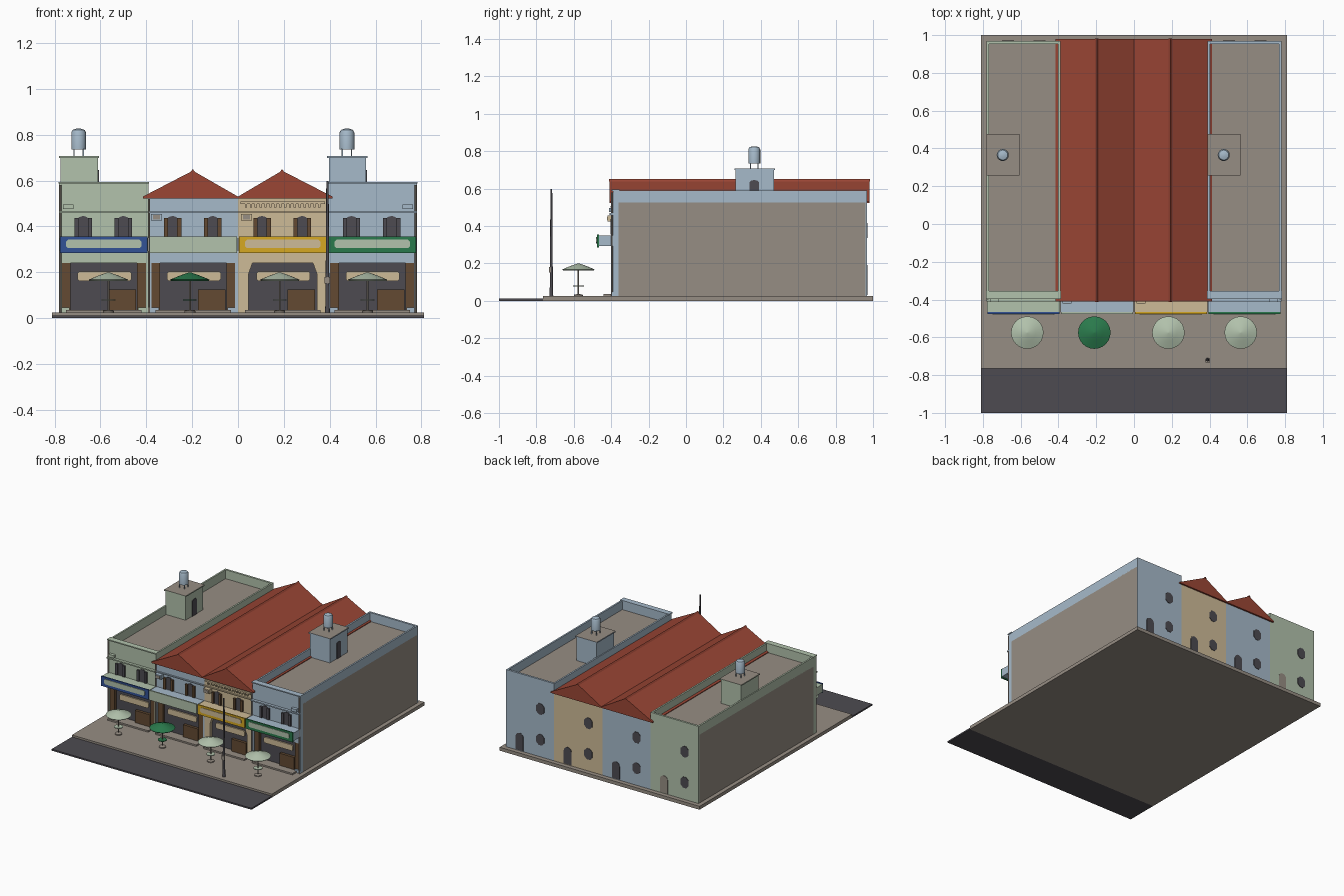
import bpy, bmesh, math

if "Cube" in bpy.data.objects:
    bpy.data.objects.remove(bpy.data.objects["Cube"])


def material(name, r, g, b):
    m = bpy.data.materials.new(name)
    m.diffuse_color = [(c / 255 / 12.92 if c < 11 else ((c / 255 + 0.055) / 1.055) ** 2.4)
                       for c in (r, g, b)] + [1]
    m.use_nodes = True
    m.node_tree.nodes["Principled BSDF"].inputs["Base Color"].default_value = m.diffuse_color
    return m


TAUPE = material("taupe stone", 150, 141, 131)
DARK = material("dark asphalt", 77, 75, 81)
RED = material("red tile", 155, 70, 53)
SAGE = material("pale sage", 178, 194, 172)
SKY = material("pale blue", 166, 186, 202)
TAN = material("warm tan", 206, 187, 151)
BROWN = material("brown wood", 99, 74, 50)
BLUE = material("sign blue", 50, 82, 150)
YELLOW = material("sign yellow", 214, 168, 34)
GREEN = material("deep green", 42, 122, 76)


def finish(name, bm, mats):
    bmesh.ops.recalc_face_normals(bm, faces=bm.faces)
    me = bpy.data.meshes.new(name)
    bm.to_mesh(me)
    bm.free()
    for m in mats:
        me.materials.append(m)
    ob = bpy.data.objects.new(name, me)
    bpy.context.collection.objects.link(ob)
    return ob


def box(name, x0, x1, y0, y1, z0, z1, mat, top=None):
    bm = bmesh.new()
    bmesh.ops.create_cube(bm, size=1)
    for v in bm.verts:
        v.co = (x1 if v.co.x > 0 else x0, y1 if v.co.y > 0 else y0, z1 if v.co.z > 0 else z0)
    bm.normal_update()
    if top:
        for f in bm.faces:
            f.material_index = int(f.normal.z > 0.5)
    return finish(name, bm, [mat] + ([top] if top else []))


def prism(name, pts, y0, y1, mat):
    """Extrude an x-z profile along y."""
    bm = bmesh.new()
    face = bm.faces.new([bm.verts.new((x, y0, z)) for x, z in pts])
    ext = bmesh.ops.extrude_face_region(bm, geom=[face])
    for v in ext["geom"]:
        if isinstance(v, bmesh.types.BMVert):
            v.co.y = y1
    return finish(name, bm, [mat])


def arch(cx, z0, z1, w, rise):
    pts = [(cx - w / 2, z0), (cx + w / 2, z0)]
    return pts + [(cx + w / 2 * math.cos(math.pi * i / 8),
                   z1 - rise + rise * math.sin(math.pi * i / 8)) for i in range(9)]


def plaque(x0, x1, z0, z1, c):
    return [(x0 + c, z0), (x1 - c, z0), (x1, z0 + c), (x1, z1 - c),
            (x1 - c, z1), (x0 + c, z1), (x0, z1 - c), (x0, z0 + c)]


def lathe(name, x, y, profile, mat, n=16):
    """Revolve (radius, z) pairs around a vertical axis."""
    bm = bmesh.new()
    rings = [[bm.verts.new((x + r * math.cos(2 * math.pi * i / n),
                            y + r * math.sin(2 * math.pi * i / n), z)) for i in range(n)]
             for r, z in profile]
    for a, b in zip(rings, rings[1:]):
        for i in range(n):
            bm.faces.new((a[i], a[(i + 1) % n], b[(i + 1) % n], b[i]))
    bm.faces.new(rings[0])
    bm.faces.new(rings[-1])
    ob = finish(name, bm, [mat])
    bpy.context.view_layer.objects.active = ob
    ob.select_set(True)
    bpy.ops.object.shade_smooth_by_angle(angle=math.radians(40))
    ob.select_set(False)
    return ob


# Ground
box("pavement", -0.81, 0.81, -0.765, 1.0, 0, 0.025, TAUPE)
box("road", -0.81, 0.81, -1.0, -0.765, 0, 0.011, DARK)

FRONT, WALL, BACK = -0.39, -0.36, 0.965


def back_wall(x0, wall, door):
    box("back_wall", x0, x0 + 0.39, BACK - 0.008, BACK + 0.003, 0.025, 0.525, wall)
    prism("back_door", arch(x0 + 0.28, 0.03, 0.155, 0.062, 0.03), BACK, BACK + 0.006, door)
    for z in (0.15, 0.375):
        prism("back_window", plaque(x0 + 0.08, x0 + 0.145, z - 0.04, z + 0.04, 0.02),
              BACK, BACK + 0.006, DARK)


def shopfront(x0, wall, tan):
    x1 = x0 + 0.39
    # recessed ground floor between piers
    box("shop_interior", x0 + 0.01, x1 - 0.01, WALL - 0.005, WALL + 0.002, 0.025, 0.245, DARK)
    box("upper_facade", x0, x1, FRONT, WALL, 0.24, 0.525, wall)
    box("shop_step", x0 + 0.03, x1 - 0.03, -0.44, WALL, 0.025, 0.036, TAUPE)
    for s in (0, 1):
        def span(a, b):
            return (x1 - b, x1 - a) if s else (x0 + a, x0 + b)
        if tan:
            a, b = span(0, 0.045)
            inner = [(b, 0.025), (b, 0.2), (b + (-0.02 if s else 0.02), 0.24)]
            outer = a if not s else b
            edge, face = (x1, x1 - 0.045) if s else (x0, x0 + 0.045)
            d = -1 if s else 1
            prism("shop_pier", [(edge, 0.025), (face, 0.025), (face, 0.19),
                                (face + 0.018 * d, 0.24), (edge, 0.24)], FRONT, WALL, wall)
        else:
            box("shop_pier", *span(0, 0.012), FRONT, WALL, 0.025, 0.24, wall)
            box("folded_shutter", *span(0.012, 0.05), FRONT + 0.005, WALL, 0.036, 0.24, BROWN)
            box("pier_base", *span(0, 0.045), FRONT - 0.005, WALL, 0.025, 0.046, wall)
    box("shop_counter", x0 + 0.215, x0 + 0.335, -0.385, WALL, 0.036, 0.125, BROWN)
    prism("shop_board", plaque(x0 + 0.08, x0 + 0.315, 0.162, 0.204, 0.008), -0.374, WALL, TAN)


def sign(x0, wall, frame, inset):
    box("sign_canopy", x0 + 0.002, x0 + 0.388, -0.466, FRONT, 0.292, 0.35, wall)
    box("sign_panel", x0 + 0.004, x0 + 0.386, -0.476, -0.466, 0.284, 0.355, frame)
    if inset:
        prism("sign_inset", plaque(x0 + 0.03, x0 + 0.36, 0.305, 0.342, 0.009),
              -0.480, -0.475, inset)


def upper_windows(x0, shutter):
    for cx in (x0 + 0.105, x0 + 0.28):
        prism("window", arch(cx, 0.355, 0.445, 0.05, 0.018), FRONT - 0.005, FRONT + 0.002, DARK)
        for s in (-1, 1):
            xa, xb = sorted((cx + s * 0.02, cx + s * 0.038))
            box("window_shutter", xa, xb, FRONT - 0.014, FRONT, 0.355, 0.436, shutter)


def parapet_roof(x0, wall, outer):
    x1 = x0 + 0.39
    box("parapet_front", x0, x1, FRONT, WALL, 0.525, 0.59, wall)
    box("parapet_cap", x0 - 0.003, x1 + 0.003, FRONT - 0.008, WALL + 0.004, 0.586, 0.594, wall)
    box("parapet_back", x0, x1, BACK - 0.012, BACK + 0.003, 0.52, 0.59, wall)
    for a in (x0, x1 - 0.012):
        box("parapet_side", a, a + 0.012, WALL, BACK, 0.52, 0.59, wall)
    box("facade_ledge", x0, x1, FRONT - 0.02, FRONT, 0.459, 0.468, wall)
    lx = x0 + 0.04 if outer < 0 else x1 - 0.04
    box("ledge_lamp", lx - 0.022, lx + 0.022, FRONT - 0.022, FRONT, 0.475, 0.495, wall)
    # stair room with water tank
    box("stair_room", x0 + 0.006, x0 + 0.169, 0.265, 0.47, 0.52, 0.7, wall)
    box("stair_room_roof", x0 - 0.001, x0 + 0.175, 0.258, 0.477, 0.698, 0.706, wall, TAUPE)
    prism("stair_door", arch(0, 0.525, 0.645, 0.05, 0.012), 0, 0.005, DARK)
    door = bpy.context.collection.objects["stair_door"]
    door.name = "stair_room_door"
    door.rotation_euler.z = math.pi / 2
    door.location = (x0 + 0.173, 0.365, 0)
    tx, ty = x0 + 0.085, 0.365
    for sx in (-1, 1):
        for sy in (-1, 1):
            box("tank_leg", tx + sx * 0.02 - 0.003, tx + sx * 0.02 + 0.003,
                ty + sy * 0.02 - 0.003, ty + sy * 0.02 + 0.003, 0.7, 0.74, SKY)
    lathe("water_tank", tx, ty, [(0.032, 0.735), (0.032, 0.81), (0.026, 0.821), (0.01, 0.826)], SKY)


def gable_roof(xa, xm, xb):
    prism("gable_roof", [(xa, 0.522), (xb, 0.522), (xb, 0.53), (xm, 0.643), (xa, 0.53)],
          -0.41, 0.98, RED)
    lathe_y = [(xm - 0.009, 0.638), (xm + 0.009, 0.638), (xm, 0.65)]
    prism("roof_ridge", lathe_y, -0.413, 0.983, RED)


# Four terraced shops: left edge, wall, sign frame, sign inset, shutter, back door
shops = [(-0.78, SAGE, BLUE, SAGE, DARK, TAUPE), (-0.39, SKY, SAGE, None, BROWN, DARK),
         (0.0, TAN, YELLOW, TAN, BROWN, DARK), (0.39, SKY, GREEN, SAGE, DARK, DARK)]
for x0, wall, frame, inset, shutter, door in shops:
    box("building_body", x0, x0 + 0.39, WALL, BACK - 0.005, 0.025, 0.525, TAUPE)
    shopfront(x0, wall, wall is TAN)
    sign(x0, wall, frame, inset)
    upper_windows(x0, shutter)
    back_wall(x0, wall, door)
parapet_roof(-0.78, SAGE, -1)
parapet_roof(0.39, SKY, 1)
gable_roof(-0.415, -0.197, 0.0)
gable_roof(0.0, 0.192, 0.412)

# Details on the two middle shops
box("facade_ledge_blue", -0.39, 0, FRONT - 0.01, FRONT, 0.459, 0.466, SKY)
box("facade_ledge_tan", 0, 0.39, FRONT - 0.01, FRONT, 0.459, 0.466, TAN)
box("cornice", 0.01, 0.38, FRONT - 0.014, FRONT, 0.498, 0.508, TAN)
for i in range(16):
    x = 0.03 + i * 0.0213
    box("cornice_bracket", x, x + 0.01, FRONT - 0.012, FRONT, 0.482, 0.498, TAN)
for x, m in ((-0.355, SKY), (0.037, TAN)):
    box("air_unit", x - 0.024, x + 0.024, FRONT - 0.03, FRONT, 0.425, 0.455, m)
    box("air_unit_grille", x - 0.016, x + 0.016, FRONT - 0.033, FRONT - 0.029, 0.431, 0.449, TAUPE)

# Drain pipes between shops
for x in (-0.775, -0.388, 0.388, 0.775):
    lathe("drain_pipe", x, FRONT - 0.006, [(0.005, 0.025), (0.005, 0.58 if abs(x) > 0.5 else 0.52)],
          TAUPE, 8)

# Parasols with tables
for x, m in ((-0.565, SAGE), (-0.21, GREEN), (0.182, SAGE), (0.565, SAGE)):
    y = -0.575
    lathe("parasol_canopy", x, y, [(0.082, 0.163), (0.086, 0.168), (0.045, 0.185), (0.003, 0.2)], m, 24)
    lathe("parasol_pole", x, y, [(0.004, 0.03), (0.004, 0.18)], TAUPE, 8)
    lathe("parasol_base", x, y, [(0.024, 0.025), (0.024, 0.032), (0.006, 0.036)], TAUPE)
    lathe("parasol_table", x, y, [(0.03, 0.076), (0.03, 0.081)], m)

# Street pole
lathe("street_pole", 0.39, -0.72, [(0.011, 0.025), (0.009, 0.06), (0.007, 0.3), (0.005, 0.598)], DARK, 10)
box("pole_box", 0.378, 0.402, -0.733, -0.722, 0.15, 0.18, TAUPE)
